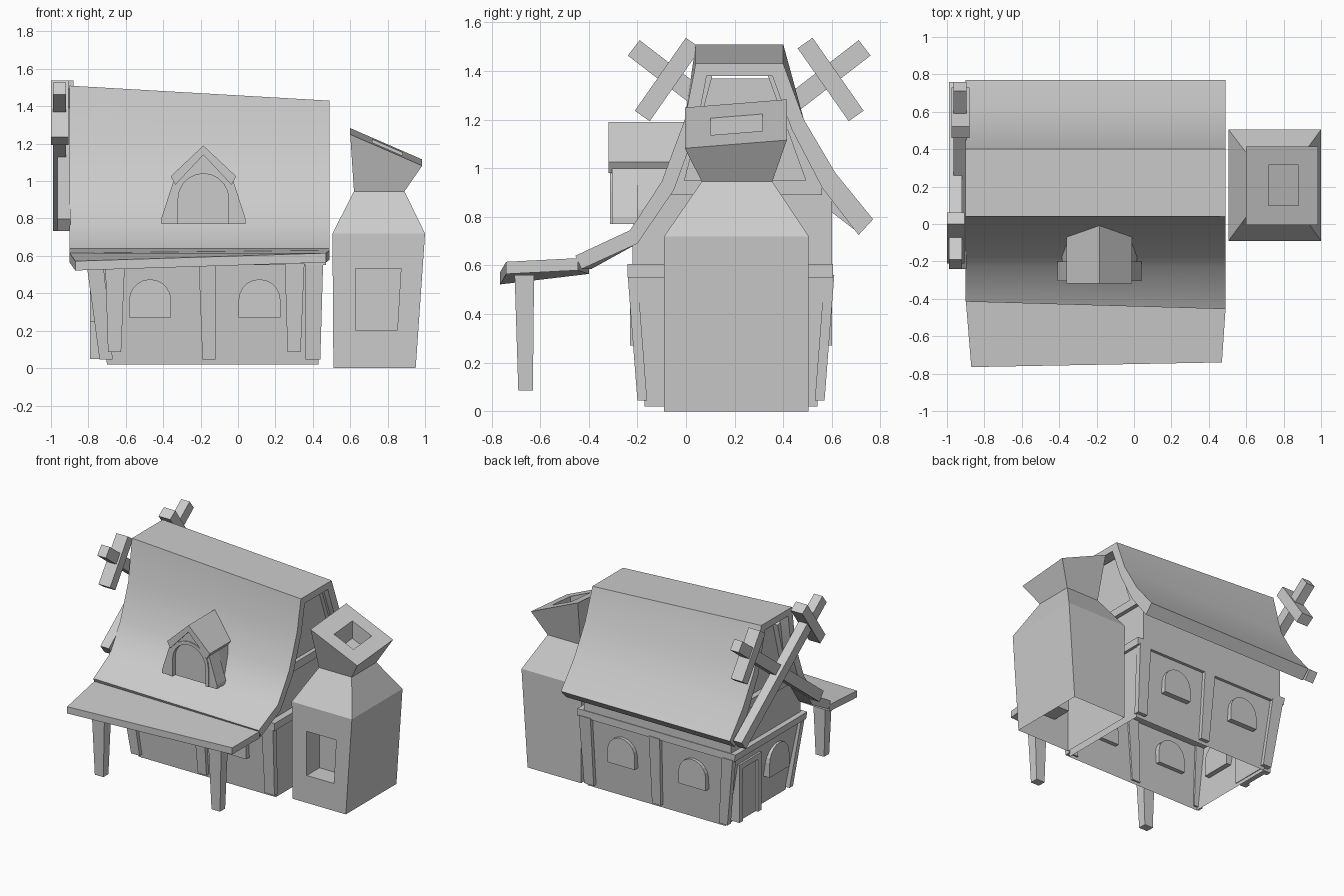
import bpy, bmesh, math
from mathutils import Vector

cube = bpy.data.objects.get("Cube")
if cube:
    bpy.data.objects.remove(cube, do_unlink=True)

GREY = (0.6, 0.6, 0.6, 1)
mat = bpy.data.materials.new("plain grey")
mat.use_nodes = True
mat.diffuse_color = GREY
mat.node_tree.nodes["Principled BSDF"].inputs["Base Color"].default_value = GREY


def finish(name, bm):
    bmesh.ops.recalc_face_normals(bm, faces=bm.faces)
    me = bpy.data.meshes.new(name)
    bm.to_mesh(me)
    bm.free()
    me.materials.append(mat)
    ob = bpy.data.objects.new(name, me)
    bpy.context.collection.objects.link(ob)
    return ob


def rect(x0, x1, y0, y1, z):
    return [(x0, y0, z), (x1, y0, z), (x1, y1, z), (x0, y1, z)]


def loft_mesh(rings, bottom=True, top=True):
    bm = bmesh.new()
    loops = [[bm.verts.new(p) for p in ring] for ring in rings]
    n = len(loops[0])
    for a, b in zip(loops, loops[1:]):
        for i in range(n):
            j = (i + 1) % n
            bm.faces.new((a[i], a[j], b[j], b[i]))
    if bottom:
        bm.faces.new(loops[0])
    if top:
        bm.faces.new(loops[-1])
    bm.faces.ensure_lookup_table()
    return bm


def loft(name, *rings, bottom=True, top=True):
    return finish(name, loft_mesh(rings, bottom, top))


def prism(name, outline, a, b, axis):
    """Extrude a 2D outline (side, up) from a to b along x or y."""
    place = (lambda u, v, d: (d, u, v)) if axis == "x" else (lambda u, v, d: (u, d, v))
    return loft(name, *[[place(u, v, d) for u, v in outline] for d in (a, b)])


def arch(c, half, z0, z1, n=10):
    """Round-topped outline, from bottom left over the top to bottom right."""
    spring = z1 - half
    curve = [(c - half * math.cos(math.pi * i / n), spring + half * math.sin(math.pi * i / n))
             for i in range(n + 1)]
    return [(c - half, z0)] + curve + [(c + half, z0)]


def bar(name, p, q, w, x0, x1):
    """Straight timber in a plane facing x."""
    p, q = Vector(p), Vector(q)
    d = (q - p).normalized()
    n = Vector((-d.y, d.x)) * w / 2
    return prism(name, [p - n, q - n, q + n, p + n], x0, x1, "x")


# Lower walls, open underneath
loft("lower_walls", rect(-0.70, 0.43, -0.17, 0.54, 0.02),
     rect(-0.79, 0.45, -0.215, 0.585, 0.57), bottom=False, top=False)
loft("wall_band", rect(-0.82, 0.47, -0.24, 0.605, 0.55), rect(-0.83, 0.47, -0.24, 0.605, 0.605))

# Upper storey and gables, tucked below the roof
prism("gable_storey", [(-0.22, 0.58), (-0.22, 0.72), (-0.07, 0.88), (0.03, 1.15), (0.08, 1.37),
                       (0.36, 1.37), (0.42, 1.18), (0.54, 0.96), (0.6, 0.87), (0.6, 0.58)],
      -0.79, 0.42, "x")
for side, x0, x1 in (("left", 0.42, 0.45), ("right", -0.83, -0.79)):
    bar(side + "_gable_tie", (-0.06, 0.92), (0.56, 0.92), 0.06, x0, x1)
    bar(side + "_gable_rafter_front", (-0.04, 0.92), (0.085, 1.39), 0.05, x0, x1)
    bar(side + "_gable_rafter_back", (0.53, 0.92), (0.36, 1.39), 0.05, x0, x1)

# Wall posts at the corners and mid-walls
for side, yb, yt in (("front", -0.18, -0.22), ("back", 0.55, 0.59)):
    for spot, b0, b1, t0, t1 in (("right", -0.74, -0.67, -0.81, -0.72),
                                 ("middle", -0.19, -0.12, -0.21, -0.12),
                                 ("left", 0.36, 0.44, 0.36, 0.455)):
        loft(f"{side}_{spot}_wall_post", rect(b0, b1, yb - 0.02, yb + 0.02, 0.045),
             rect(t0, t1, yt - 0.02, yt + 0.02, 0.56))

# Arched windows, standing proud of the walls
for c in (-0.47, 0.115):
    prism("front_window", arch(c, 0.112, 0.27, 0.475), -0.23, -0.16, "y")
    prism("back_window", arch(c, 0.112, 0.27, 0.475), 0.53, 0.6, "y")
prism("side_window", arch(0.03, 0.115, 0.25, 0.47), -0.79, -0.7, "x")

# Side door: frame and recessed leaf
prism("door_frame", [(0.24, 0.05), (0.24, 0.48), (0.5, 0.48), (0.5, 0.05), (0.46, 0.05),
                     (0.46, 0.44), (0.28, 0.44), (0.28, 0.05)], -0.79, -0.70, "x")
prism("door_leaf", [(0.28, 0.05), (0.28, 0.44), (0.46, 0.44), (0.46, 0.05)], -0.77, -0.70, "x")

# Curved roof shell, its ridge rising towards one end
outer = [(-0.455, 0.64), (-0.23, 0.745), (-0.1, 0.945), (-0.005, 1.2), (0.04, 1.43),
         (0.4, 1.43), (0.485, 1.2), (0.615, 0.98), (0.77, 0.79)]
inner = [(0.71, 0.725), (0.56, 0.92), (0.435, 1.16), (0.355, 1.38),
         (0.085, 1.38), (0.045, 1.17), (-0.05, 0.91), (-0.2, 0.69), (-0.43, 0.585)]
roof = prism("roof", outer + inner, -0.9, 0.49, "x")
for v in roof.data.vertices:
    if v.co.x < 0 and v.co.z > 1.3:
        v.co.z += 0.08
    if v.co.x < 0 and v.co.y < -0.35:
        v.co.y += 0.04
bpy.ops.object.select_all(action="DESELECT")
roof.select_set(True)
bpy.context.view_layer.objects.active = roof
bpy.ops.object.shade_smooth_by_angle(angle=math.radians(40))

# Porch awning and its two legs
slab = [(-0.9, -0.4, 0.615), (0.49, -0.445, 0.63), (0.47, -0.74, 0.615), (-0.87, -0.765, 0.572)]
loft("porch_awning", [(x, y, z - 0.05) for x, y, z in slab], slab)
for x in (-0.66, 0.3):
    loft("porch_leg", rect(x - 0.035, x + 0.035, -0.69, -0.63, 0.085),
         rect(x - 0.05, x + 0.055, -0.705, -0.625, 0.56))

# Dormer: body, gabled roof and arched surround
mid = -0.185


def both(points):
    return [(mid - u, v) for u, v in points] + [(mid + u, v) for u, v in reversed(points)]


prism("dormer_body", both([(0.2, 0.77), (0.2, 0.83), (0.16, 1.0), (0.02, 1.13)]), -0.28, 0.02, "y")
prism("dormer_roof", both([(0.15, 0.98), (0.175, 1.025), (0, 1.19)])
      + [(mid, 1.14)], -0.318, 0.02, "y")
prism("dormer_surround", both([(0.225, 0.77), (0.225, 0.8), (0.16, 1.0), (0.0, 1.145)])
      + arch(mid, 0.15, 0.77, 1.055)[::-1], -0.305, -0.2, "y")
prism("dormer_arch_trim", arch(mid, 0.16, 0.77, 1.065)
      + arch(mid, 0.135, 0.77, 1.04)[::-1], -0.312, -0.27, "y")

# Crossed gable timbers with short cross pieces
for name, flip, x in (("front", False, -0.99), ("back", True, -0.965)):
    m = lambda y, z: (0.52 - y if flip else y, z)
    bar(name + "_crossed_timber", m(0.735, 0.765), m(-0.215, 1.495), 0.08, x, x + 0.07)
    bar(name + "_cross_piece", m(-0.18, 1.215), m(0.03, 1.515), 0.075, x - 0.01, x + 0.085)

# Furnace chimney: leaning body, narrow neck, slanted cap with a flue
def cap(x0, x1, y0, y1, drop=0.0):
    height = lambda x, y: 1.25 - 0.435 * (x - 0.6) + 0.08 * y - drop
    return [(x, y, height(x, y)) for x, y, _ in rect(x0, x1, y0, y1, 0)]


bm = loft_mesh([rect(0.51, 0.95, -0.09, 0.505, 0), rect(0.505, 1.0, -0.09, 0.505, 0.72),
                rect(0.62, 0.89, 0.065, 0.355, 0.945), cap(0.6, 0.985, -0.005, 0.415),
                cap(0.72, 0.88, 0.1, 0.315), cap(0.72, 0.88, 0.1, 0.315, 0.13)], bottom=False)
# Hearth opening in the front face
front = bm.faces[0]
bmesh.ops.inset_individual(bm, faces=[front], thickness=0.08)
for v in front.verts:
    right, high = v.co.x > 0.74, v.co.z > 0.36
    v.co = (0.88 if right and high else 0.86 if right else 0.62, -0.09, 0.54 if high else 0.195)
bmesh.ops.inset_individual(bm, faces=[front], thickness=0.012, depth=0)
hearth = bmesh.ops.extrude_discrete_faces(bm, faces=[front])["faces"][0]
bmesh.ops.translate(bm, verts=hearth.verts, vec=(0, 0.15, 0))
finish("furnace_chimney", bm)
